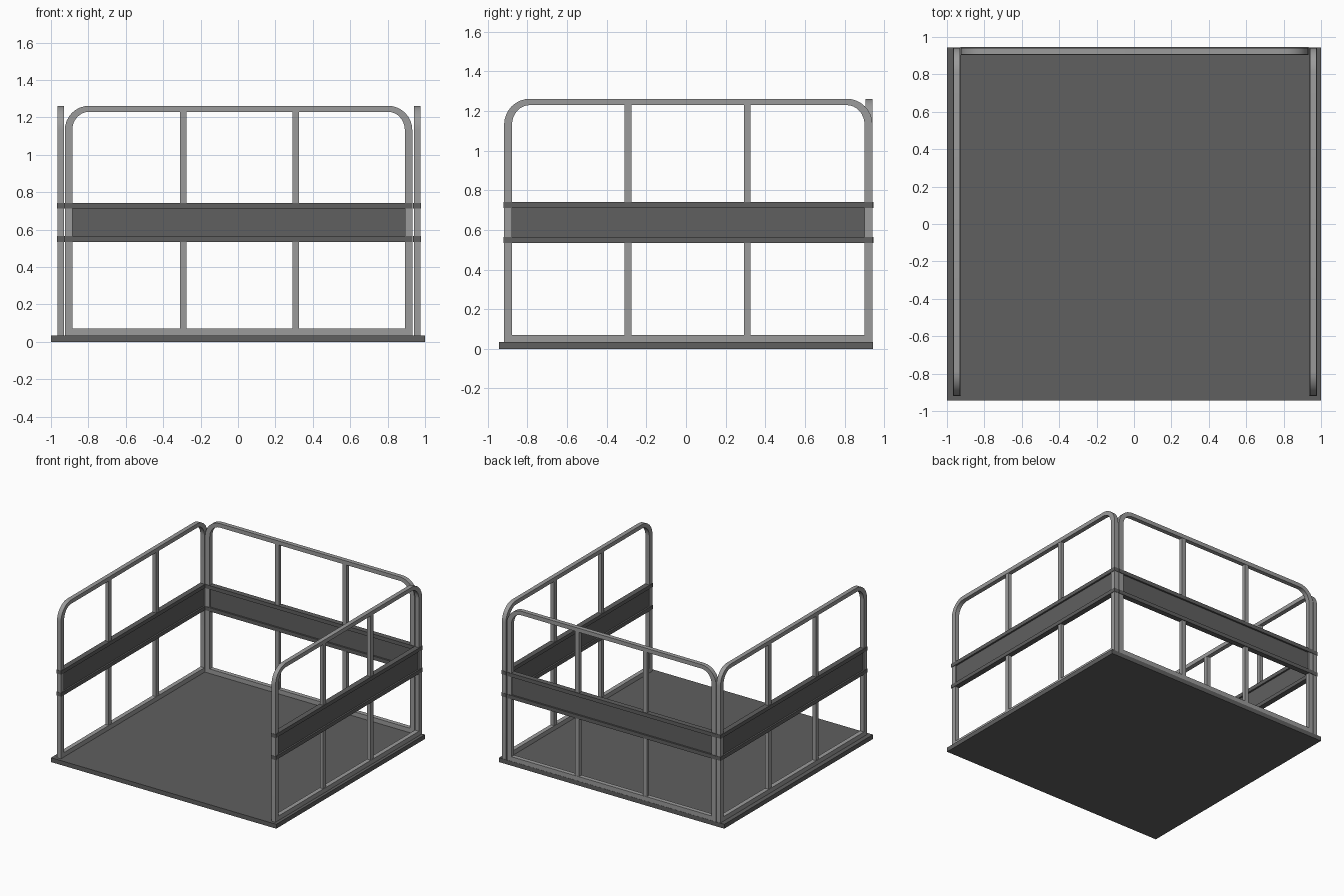
import bpy, bmesh
from math import sin, cos, pi
from mathutils import Matrix, Vector

cube = bpy.data.objects.get("Cube")
if cube:
    bpy.data.objects.remove(cube, do_unlink=True)


def material(name, value):
    m = bpy.data.materials.new(name)
    m.use_nodes = True
    colour = (value, value, value, 1)
    m.diffuse_color = colour
    m.node_tree.nodes["Principled BSDF"].inputs["Base Color"].default_value = colour
    return m


LIGHT = material("light grey metal", 0.33)
DARK = material("dark grey metal", 0.115)


def finish(name, bm, mat, matrix=None):
    if matrix:
        bm.transform(matrix)
    bmesh.ops.recalc_face_normals(bm, faces=bm.faces)
    mesh = bpy.data.meshes.new(name)
    bm.to_mesh(mesh)
    bm.free()
    mesh.materials.append(mat)
    obj = bpy.data.objects.new(name, mesh)
    bpy.context.collection.objects.link(obj)
    return obj


def box(name, lo, hi, mat, matrix=None):
    bm = bmesh.new()
    bmesh.ops.create_cube(bm, size=1)
    lo, hi = Vector(lo), Vector(hi)
    for v in bm.verts:
        v.co = [l + (c + 0.5) * (h - l) for l, c, h in zip(lo, v.co, hi)]
    finish(name, bm, mat, matrix)


FLOOR, TOP = 0.035, 1.262
POST, RAIL, RADIUS = 0.04, 0.032, 0.13
BAND_LOW, BAND_HIGH, LIP = 0.535, 0.742, 0.03
HALF = 0.0175          # half the tube depth
STEPS = 8


def outline(u0, u1, inner):
    """Closed path with square bottom corners and rounded top corners."""
    side, rail = (POST, RAIL) if inner else (0, 0)
    bottom = FLOOR + (0.036 if inner else 0)
    pts = [(u0 + side, bottom), (u1 - side, bottom)]
    rx, rz = RADIUS - side, RADIUS - rail
    for centre, start in ((u1 - RADIUS, 0), (u0 + RADIUS, pi / 2)):
        for i in range(STEPS + 1):
            a = start + pi / 2 * i / STEPS
            pts.append((centre + rx * cos(a), TOP - RADIUS + rz * sin(a)))
    return pts


def railing(name, u0, u1, matrix):
    # Bent tube frame, running along local x
    bm = bmesh.new()
    rings = []
    for (a, b), (c, d) in zip(outline(u0, u1, False), outline(u0, u1, True)):
        rings.append([bm.verts.new(p) for p in
                      ((a, -HALF, b), (a, HALF, b), (c, HALF, d), (c, -HALF, d))])
    for i, ring in enumerate(rings):
        other = rings[i - 1]
        for j in range(4):
            k = (j + 1) % 4
            bm.faces.new((ring[j], ring[k], other[k], other[j]))
    frame = finish(name + "_frame", bm, LIGHT, matrix)
    bpy.ops.object.select_all(action='DESELECT')
    frame.select_set(True)
    bpy.context.view_layer.objects.active = frame
    bpy.ops.object.shade_smooth_by_angle(angle=pi / 6)

    # Uprights above and below the middle band
    for i, u in enumerate((-0.292, 0.309)):
        for part, z0, z1 in (("lower", FLOOR + 0.03, BAND_LOW + 0.01),
                             ("upper", BAND_HIGH - 0.01, TOP - 0.025)):
            box(f"{name}_{part}_upright_{i + 1}", (u - 0.0175, -0.015, z0),
                (u + 0.0175, 0.015, z1), LIGHT, matrix)

    # Middle band: recessed panel between two lips that wrap the posts
    box(name + "_panel", (u0 + POST, -0.008, BAND_LOW + LIP),
        (u1 - POST, 0.008, BAND_HIGH - LIP), DARK, matrix)
    for part, z in (("lower", BAND_LOW), ("upper", BAND_HIGH - LIP)):
        box(f"{name}_{part}_lip", (u0 - 0.002, -HALF - 0.004, z),
            (u1 + 0.002, HALF + 0.004, z + LIP), DARK, matrix)


# Floor plate
box("floor_plate", (-1, -0.943, 0), (1, 0.943, FLOOR), DARK)

# Railings on the back and both sides, front left open
railing("back_railing", -0.926, 0.932, Matrix.Translation((0, 0.924, 0)))
turn = Matrix.Rotation(pi / 2, 4, 'Z')
for label, x in (("right", -0.947), ("left", 0.958)):
    railing(label + "_railing", -0.918, 0.941, Matrix.Translation((x, 0, 0)) @ turn)
